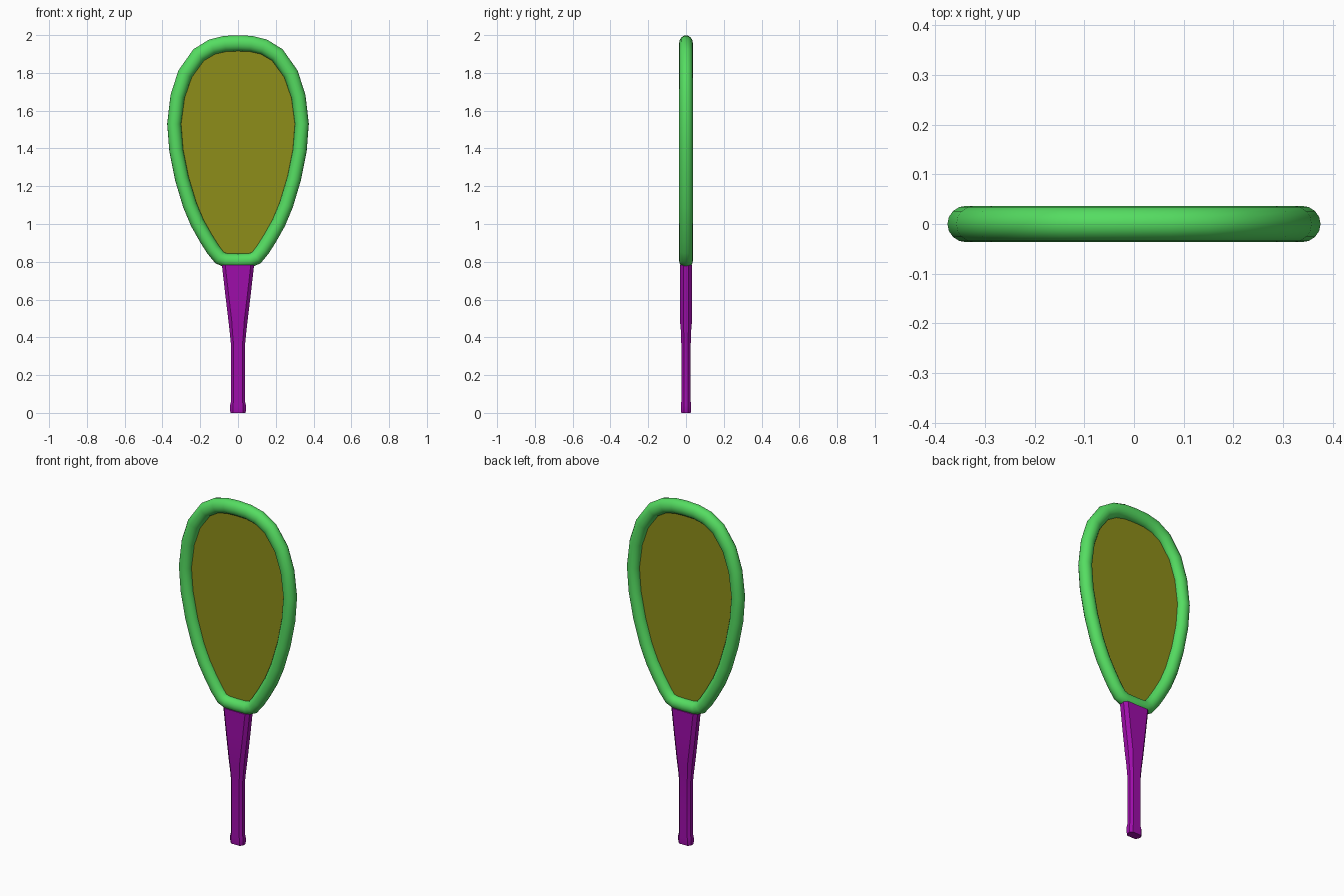
import bpy, bmesh
from math import sin, cos, pi, radians
from mathutils import Vector

if "Cube" in bpy.data.objects:
    bpy.data.objects.remove(bpy.data.objects["Cube"])


def material(name, color):
    m = bpy.data.materials.new(name)
    m.diffuse_color = color
    m.use_nodes = True
    m.node_tree.nodes["Principled BSDF"].inputs["Base Color"].default_value = m.diffuse_color
    return m


def finish(bm, name, mat, angle):
    bmesh.ops.recalc_face_normals(bm, faces=bm.faces)
    me = bpy.data.meshes.new(name)
    bm.to_mesh(me)
    bm.free()
    ob = bpy.data.objects.new(name, me)
    bpy.context.collection.objects.link(ob)
    me.materials.append(mat)
    bpy.ops.object.select_all(action='DESELECT')
    ob.select_set(True)
    bpy.context.view_layer.objects.active = ob
    bpy.ops.object.shade_smooth_by_angle(angle=radians(angle))
    return ob


def skin(bm, rings, closed):
    """Bridge successive vertex rings with quads."""
    n = len(rings[0])
    for i in range(len(rings) if closed else len(rings) - 1):
        a, b = rings[i], rings[(i + 1) % len(rings)]
        for j in range(n):
            k = (j + 1) % n
            bm.faces.new((a[j], a[k], b[k], b[j]))


green = material("frame_green", (0.09, 0.72, 0.12, 1))
purple = material("grip_purple", (0.34, 0.004, 0.40, 1))
olive = material("string_olive", (0.27, 0.27, 0.01, 1))

# Centreline of the head: right half, mirrored into a closed loop
half = [(0, 1.957), (.07, 1.954), (.137, 1.938), (.208, 1.895), (.28, 1.795),
        (.32, 1.675), (.338, 1.53), (.327, 1.39), (.297, 1.24), (.255, 1.10),
        (.215, 1.005), (.17, .925), (.132, .865), (.098, .822), (.065, .808), (0, .806)]
path = [Vector((x, 0, z)) for x, z in half]
path += [Vector((-p.x, 0, p.z)) for p in path[-2:0:-1]]

# Head frame: oval tube swept around the loop, a little thicker at the tip
bm = bmesh.new()
rings = []
SIDES = 16
for i, p in enumerate(path):
    t = ((path[(i + 1) % len(path)] - p).normalized() + (p - path[i - 1]).normalized()).normalized()
    out = Vector((-t.z, 0, t.x))
    r = 0.037 + 0.005 * max(0, (p.z - 1.6) / 0.357)
    rings.append([bm.verts.new(p + out * r * cos(2 * pi * j / SIDES)
                               + Vector((0, 0.0365 * sin(2 * pi * j / SIDES), 0)))
                  for j in range(SIDES)])
skin(bm, rings, True)
finish(bm, "head_frame", green, 60)

# String bed: flat sheet filling the loop
bm = bmesh.new()
bm.faces.new([bm.verts.new(p) for p in path])
finish(bm, "string_bed", olive, 30)

# Handle: chamfered eight-sided section (z, half width, half depth)
profile = [(0, .040, .025), (.012, .042, .026), (.04, .042, .026), (.06, .037, .025),
           (.36, .037, .025), (.42, .043, .026), (.49, .051, .032), (.64, .069, .032), (.782, .085, .032)]
bm = bmesh.new()
rings = []
for z, w, d in profile:
    a, b = w - 0.55 * d, 0.45 * d
    rings.append([bm.verts.new((x, y, z)) for x, y in
                  ((w, -b), (w, b), (a, d), (-a, d), (-w, b), (-w, -b), (-a, -d), (a, -d))])
skin(bm, rings, False)
bm.faces.new(rings[0])
bm.faces.new(rings[-1])
finish(bm, "handle", purple, 30)
